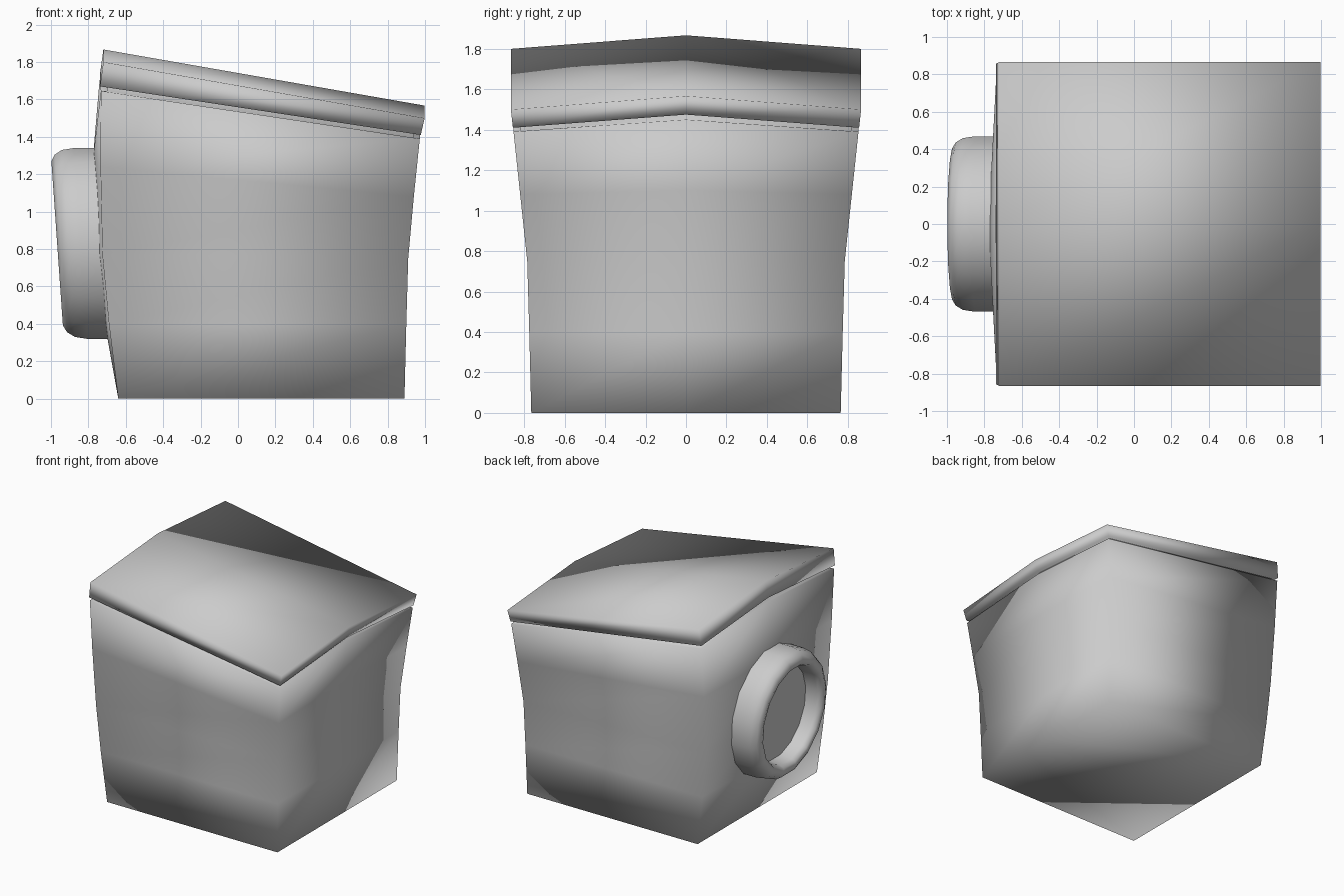
import bpy, bmesh
from math import sin, cos, pi

if "Cube" in bpy.data.objects:
    bpy.data.objects.remove(bpy.data.objects["Cube"])


def loft(name, rings, caps_start=(), caps_end=(), smooth=True):
    """Skin closed rings of equal size; caps are index lists into a ring."""
    bm = bmesh.new()
    rows = [[bm.verts.new(p) for p in r] for r in rings]
    n = len(rows[0])
    for a, b in zip(rows, rows[1:]):
        for i in range(n):
            j = (i + 1) % n
            bm.faces.new((a[i], a[j], b[j], b[i]))
    for c in caps_start:
        bm.faces.new([rows[0][i] for i in reversed(c)])
    for c in caps_end:
        bm.faces.new([rows[-1][i] for i in c])
    bmesh.ops.recalc_face_normals(bm, faces=bm.faces)
    me = bpy.data.meshes.new(name)
    bm.to_mesh(me)
    bm.free()
    for p in me.polygons:
        p.use_smooth = smooth
    ob = bpy.data.objects.new(name, me)
    bpy.context.collection.objects.link(ob)
    return ob


def box_ring(xl, xl_mid, xr, y, zl, zr, rise=0):
    """Box outline with a middle column on both x sides (bulge and ridge)."""
    return [(xl, -y, zl), (xr, -y, zr), (xr, 0, zr + rise),
            (xr, y, zr), (xl, y, zl), (xl_mid, 0, zl + rise)]


halves = [(0, 1, 2, 5), (5, 2, 3, 4)]

# Body: flares upward, bulging on the -x side, with an inset neck under the roof
loft("body", [
    box_ring(-.64, -.64, .89, .765, 0, 0),
    box_ring(-.69, -.712, .90, .775, .4, .4),
    box_ring(-.725, -.76, .91, .785, .77, .75),
    box_ring(-.735, -.778, .94, .82, 1.24, 1.08, .02),
    box_ring(-.733, -.74, .972, .853, 1.645, 1.39, .06),
    box_ring(-.70, -.70, .94, .82, 1.645, 1.395, .06),
    box_ring(-.70, -.70, .94, .82, 1.69, 1.44, .06),
], halves, halves)

# Roof: shallow-ridged slab sloping down toward +x
loft("roof", [
    box_ring(-.738, -.738, .977, .856, 1.67, 1.41, .065),
    box_ring(-.72, -.72, .998, .866, 1.80, 1.50, .067),
], halves, halves)

# Round rim on the -x side, leaning with the wall
SEG = 16


def rim_ring(r, depth):
    pts = []
    for i in range(SEG):
        a = 2 * pi * (i + .5) / SEG
        h = .52 * r * sin(a)
        pts.append((-.742 - depth - .07 * h, .478 * r * cos(a), .83 + h))
    return pts


profile = [(1, -.05), (1, .10), (.98, .165), (.93, .205), (.86, .225),
           (.79, .215), (.755, .18), (.74, .085)]
loft("rim", [rim_ring(r, d) for r, d in profile])

# Flat panel closing the rim
loft("rim_panel", [rim_ring(.75, .06), rim_ring(.75, .085)],
     [range(SEG)], [range(SEG)], smooth=False)
